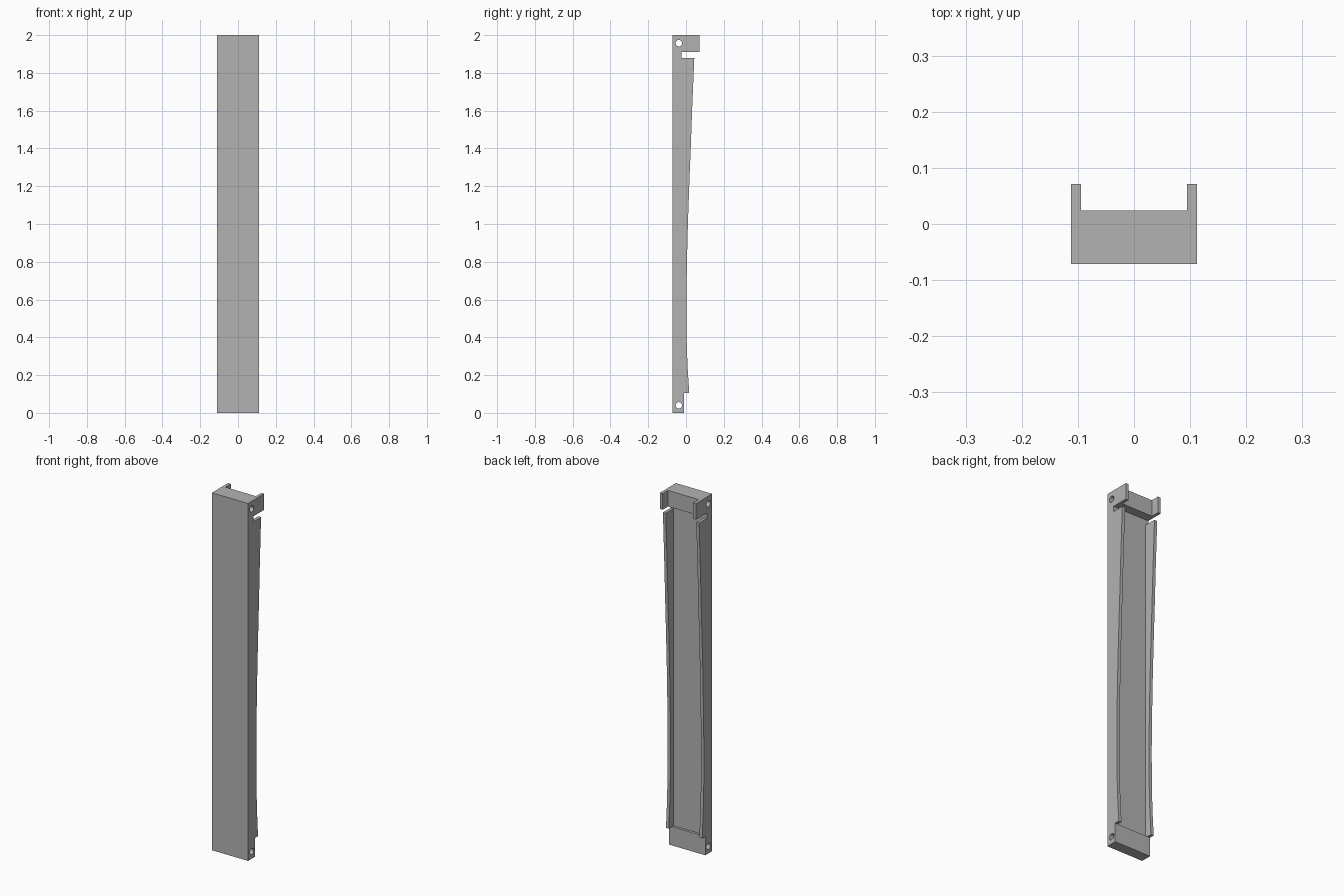
import bpy, bmesh, math
from mathutils import Matrix

cube = bpy.data.objects.get("Cube")
if cube:
    bpy.data.objects.remove(cube, do_unlink=True)

HALF_WIDTH, WALL = 0.112, 0.0175
FRONT, BACK = -0.071, 0.071
HEIGHT = 2.0

grey = bpy.data.materials.new("plain grey")
grey.use_nodes = True
grey.diffuse_color = (0.45, 0.45, 0.45, 1)
grey.node_tree.nodes["Principled BSDF"].inputs["Base Color"].default_value = (0.45, 0.45, 0.45, 1)


def add_object(name, bm):
    bmesh.ops.recalc_face_normals(bm, faces=bm.faces)
    mesh = bpy.data.meshes.new(name)
    bm.to_mesh(mesh)
    bm.free()
    mesh.materials.append(grey)
    obj = bpy.data.objects.new(name, mesh)
    bpy.context.collection.objects.link(obj)
    return obj


def extrude_profile(name, profile, half):
    """Extrude a side outline of (y, z) points across the width."""
    bm = bmesh.new()
    face = bm.faces.new([bm.verts.new((-half, y, z)) for y, z in profile])
    side = bmesh.ops.extrude_face_region(bm, geom=[face])
    verts = [g for g in side["geom"] if isinstance(g, bmesh.types.BMVert)]
    bmesh.ops.translate(bm, verts=verts, vec=(2 * half, 0, 0))
    return add_object(name, bm)


def cut(target, cutter):
    mod = target.modifiers.new("cut", "BOOLEAN")
    mod.operation, mod.solver, mod.object = "DIFFERENCE", "EXACT", cutter
    bpy.context.view_layer.objects.active = target
    bpy.ops.object.modifier_apply(modifier=mod.name)
    bpy.data.objects.remove(cutter, do_unlink=True)


# Full-width body: stepped foot, curved rear edge, notch and top tab
rear_curve = [(0.017, 0.105), (0.008, 0.25), (0.003, 0.4), (0.002, 0.6), (0.005, 0.8),
              (0.010, 1.0), (0.017, 1.2), (0.025, 1.4), (0.033, 1.62), (0.044, 1.88)]
outline = ([(FRONT, 0), (-0.011, 0), (-0.011, 0.105)] + rear_curve +
           [(-0.024, 1.88), (-0.024, 1.91), (BACK, 1.91), (BACK, HEIGHT), (FRONT, HEIGHT)])
body = extrude_profile("channel_body", outline, HALF_WIDTH)

# Hollow between the side walls, leaving the panel and both end blocks
hollow = [(-0.0245, 0.105), (-0.011, 0.105), (0.2, 0.05), (0.2, 2.1),
          (0.024, 2.1), (0.024, 1.91), (-0.0245, 1.91)]
cut(body, extrude_profile("hollow_cutter", hollow, HALF_WIDTH - WALL))

# Pin holes through both ends
for z in (0.04, 1.957):
    bm = bmesh.new()
    bmesh.ops.create_cone(bm, cap_ends=True, segments=32, radius1=0.017, radius2=0.017, depth=0.4,
                          matrix=Matrix.Translation((0, -0.038, z)) @ Matrix.Rotation(math.pi / 2, 4, "Y"))
    cut(body, add_object("pin_hole_cutter", bm))

# Smooth the bores and rear curve, keep the corners sharp
body.select_set(True)
bpy.context.view_layer.objects.active = body
bpy.ops.object.shade_smooth_by_angle(angle=math.radians(30))
